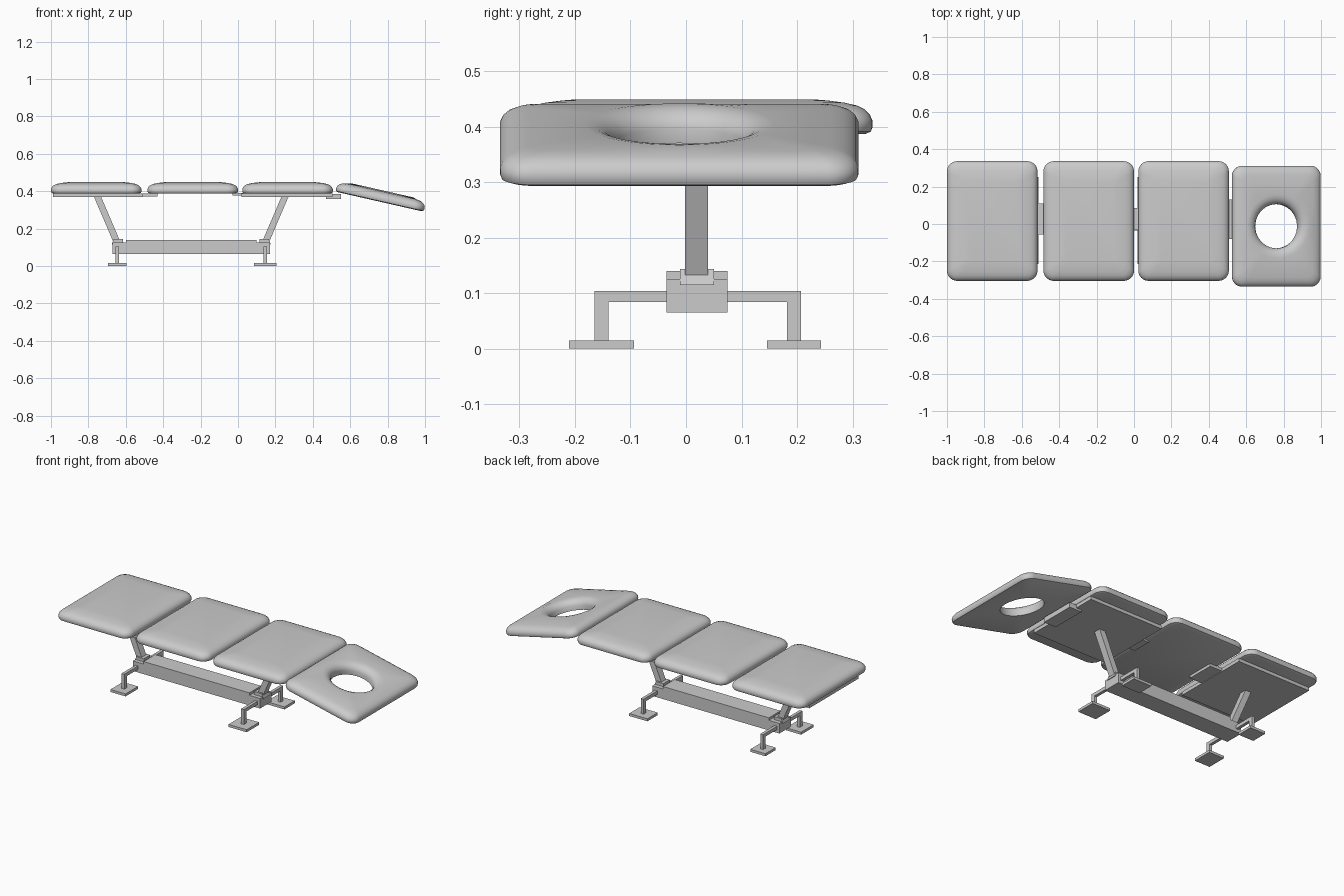
import bpy, bmesh, math
from mathutils import Matrix, Vector

if "Cube" in bpy.data.objects:
    bpy.data.objects.remove(bpy.data.objects["Cube"])


def finish(name, bm, smooth=False):
    bmesh.ops.recalc_face_normals(bm, faces=bm.faces)
    me = bpy.data.meshes.new(name)
    bm.to_mesh(me)
    bm.free()
    ob = bpy.data.objects.new(name, me)
    bpy.context.collection.objects.link(ob)
    if smooth:
        bpy.ops.object.select_all(action='DESELECT')
        ob.select_set(True)
        bpy.context.view_layer.objects.active = ob
        bpy.ops.object.shade_smooth_by_angle(angle=math.radians(45))
    return ob


def box(name, x0, x1, y0, y1, z0, z1):
    bm = bmesh.new()
    m = Matrix.Translation(((x0 + x1) / 2, (y0 + y1) / 2, (z0 + z1) / 2))
    bmesh.ops.create_cube(bm, size=1, matrix=m @ Matrix.Diagonal((x1 - x0, y1 - y0, z1 - z0, 1)))
    return finish(name, bm)


def prism(name, pts, y0, y1):
    """Extrude an x-z profile along y."""
    bm = bmesh.new()
    f = bm.faces.new([bm.verts.new((x, y0, z)) for x, z in pts])
    ext = bmesh.ops.extrude_face_region(bm, geom=[f])
    bmesh.ops.translate(bm, vec=(0, y1 - y0, 0),
                        verts=[v for v in ext['geom'] if isinstance(v, bmesh.types.BMVert)])
    return finish(name, bm)


def rounded_rect(hx, hy, r):
    pts = []
    for k, (sx, sy) in enumerate([(1, 1), (-1, 1), (-1, -1), (1, -1)]):
        for i in range(9):
            a = math.pi / 2 * (k + i / 8)
            pts.append((sx * (hx - r) + r * math.cos(a), sy * (hy - r) + r * math.sin(a)))
    out = []  # subdivide the straight sides
    for i, p in enumerate(pts):
        out.append(p)
        if i % 9 == 8:
            q = pts[(i + 1) % len(pts)]
            out += [(p[0] + (q[0] - p[0]) * t / 10, p[1] + (q[1] - p[1]) * t / 10)
                    for t in range(1, 10)]
    return out


# inset from outline, height
PAD = [(0.012, 0), (0.003, 0.004), (0, 0.012), (0, 0.024), (0.005, 0.035), (0.014, 0.044),
       (0.028, 0.051), (0.05, 0.056), (0.08, 0.06), (0.105, 0.062)]
HOLE = [(0.17, 0.062), (0.15, 0.059), (0.135, 0.052), (0.124, 0.041), (0.118, 0.027), (0.118, 0)]


def cushion(name, hx, hy, matrix, hole=False):
    bm = bmesh.new()
    rings = [[(x, y, z) for x, y in rounded_rect(hx - d, hy - d, max(0.055 - d * 0.4, 0.02))]
             for d, z in PAD]
    if hole:
        angles = [math.atan2(y, x) for x, y, z in rings[-1]]
        rings = rings[:-2]
        rings += [[(r * math.cos(a), r * math.sin(a), z) for a in angles] for r, z in HOLE]
    loops = [[bm.verts.new(p) for p in ring] for ring in rings]
    n = len(loops[0])
    pairs = list(zip(loops, loops[1:]))
    if hole:
        pairs.append((loops[-1], loops[0]))
    for a, b in pairs:
        for i in range(n):
            j = (i + 1) % n
            bm.faces.new((a[i], a[j], b[j], b[i]))
    if not hole:
        bm.faces.new(loops[0])
        bm.faces.new(loops[-1])
    bm.transform(matrix)
    return finish(name, bm, True)


# padded sections and tilted headrest with face opening
for name, x in (("foot_cushion", -0.758), ("middle_cushion", -0.242), ("chest_cushion", 0.265)):
    cushion(name, 0.242, 0.32, Matrix.Translation((x, 0.016, 0.387)))
cushion("headrest", 0.242, 0.323,
        Matrix.Translation((0.757, -0.012, 0.344)) @ Matrix.Rotation(math.radians(12.8), 4, 'Y'), True)

# support plates and hinge tabs
box("foot_plate", -0.99, -0.51, -0.215, 0.25, 0.368, 0.388)
box("foot_tab", -0.53, -0.43, -0.055, 0.11, 0.371, 0.388)
box("chest_plate", 0.02, 0.505, -0.215, 0.25, 0.368, 0.388)
box("chest_tab", -0.03, 0.04, -0.03, 0.085, 0.378, 0.39)
box("headrest_hinge", 0.47, 0.55, -0.08, 0.13, 0.357, 0.386)

# base beam
box("base_beam", -0.67, 0.17, -0.035, 0.075, 0.065, 0.125)
box("beam_cover", -0.6, 0.1, -0.035, 0.075, 0.125, 0.14)

# mirrored ends: lifting arm, pivot bracket, legs and feet
CX, CY = -0.25, 0.019
for side, s in (("left", -1), ("right", 1)):
    prism(side + "_arm", [(CX + s * dx, z) for dx, z in
                          ((0.375, 0.12), (0.413, 0.12), (0.52, 0.37), (0.482, 0.37))], -0.002, 0.04)
    prism(side + "_pivot", [(CX + s * dx, z) for dx, z in
                            ((0.365, 0.115), (0.425, 0.115), (0.415, 0.143), (0.365, 0.143))], -0.011, 0.05)
    lx = CX + s * 0.395
    box(side + "_leg_bar", lx - 0.009, lx + 0.009, -0.165, 0.207, 0.084, 0.104)
    fw = 0.06 if s > 0 else 0.05
    for end, y0, y1, f0, f1 in (("front", -0.165, -0.14, -0.211, -0.094),
                                ("back", 0.182, 0.207, 0.146, 0.243)):
        box(f"{side}_{end}_leg", lx - 0.009, lx + 0.009, y0, y1, 0.01, 0.09)
        box(f"{side}_{end}_foot", lx - fw, lx + fw, f0, f1, 0, 0.015)
